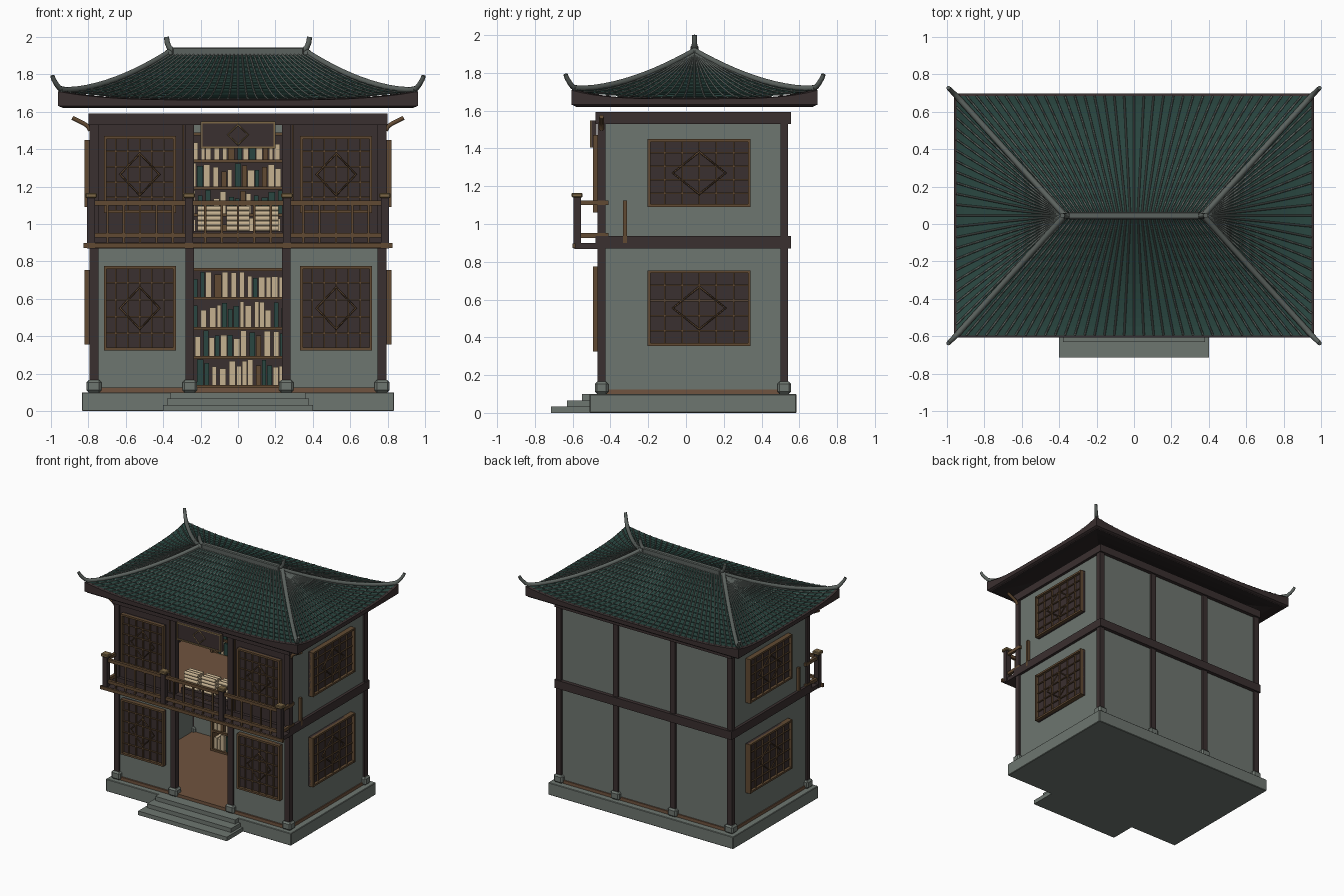
import bpy, bmesh, math, random
from mathutils import Vector, Matrix

if "Cube" in bpy.data.objects:
    bpy.data.objects.remove(bpy.data.objects["Cube"])
random.seed(4)

def mat(name, r, g, b):
    m = bpy.data.materials.new(name)
    m.diffuse_color = (r, g, b, 1)
    m.use_nodes = True
    m.node_tree.nodes["Principled BSDF"].inputs["Base Color"].default_value = m.diffuse_color
    return m

STONE = mat("grey stone", .155, .18, .16)
DARK = mat("dark wood", .042, .029, .029)
BROWN = mat("brown wood", .12, .068, .032)
GOLD = mat("pale gold wood", .2, .135, .06)
FLOOR = mat("floor wood", .16, .088, .05)
TILE = mat("green tile", .023, .062, .052)
RIDGE = mat("ridge grey", .105, .122, .112)
CREAM = mat("cream paper", .56, .44, .28)
BLACK = mat("eave black", .024, .018, .018)

def finish(name, bm, m):
    me = bpy.data.meshes.new(name)
    bm.to_mesh(me)
    bm.free()
    me.materials.append(m)
    ob = bpy.data.objects.new(name, me)
    bpy.context.collection.objects.link(ob)
    return ob

def boxes(name, m, items, bevel=0):
    """items: (x0, x1, y0, y1, z0, z1)"""
    bm = bmesh.new()
    for x0, x1, y0, y1, z0, z1 in items:
        mtx = Matrix.Translation(((x0+x1)/2, (y0+y1)/2, (z0+z1)/2)) @ \
            Matrix.Diagonal((abs(x1-x0), abs(y1-y0), abs(z1-z0), 1))
        bmesh.ops.create_cube(bm, size=1, matrix=mtx)
    ob = finish(name, bm, m)
    if bevel:
        mod = ob.modifiers.new("bevel", 'BEVEL')
        mod.width, mod.segments = bevel, 1
    return ob

def tubes(name, m, paths, r, res=1, taper=1, cyclic=False):
    cu = bpy.data.curves.new(name, 'CURVE')
    cu.dimensions, cu.bevel_depth, cu.bevel_resolution = '3D', r, res
    cu.use_fill_caps = True
    for pts in paths:
        s = cu.splines.new('POLY')
        s.points.add(len(pts) - 1)
        s.use_cyclic_u = cyclic
        for i, (q, p) in enumerate(zip(s.points, pts)):
            q.co = (*p, 1)
            q.radius = 1 + (taper - 1) * i / (len(pts) - 1)
    tmp = bpy.data.objects.new(name, cu)
    bpy.context.collection.objects.link(tmp)
    me = bpy.data.meshes.new_from_object(tmp.evaluated_get(bpy.context.evaluated_depsgraph_get()))
    bpy.data.objects.remove(tmp)
    me.materials.clear()
    me.materials.append(m)
    ob = bpy.data.objects.new(name, me)
    bpy.context.collection.objects.link(ob)
    return ob

# --- stone base, steps, sill floor
boxes("base", STONE, [(-.835, .835, -.51, .585, 0, .1)], .004)
boxes("steps", STONE, [(-.4, .4, -.715, -.5, 0, .033), (-.38, .38, -.63, -.5, 0, .066),
                       (-.36, .36, -.55, -.5, 0, .1)])
boxes("ground_floor", FLOOR, [(-.785, .785, -.465, .535, .1, .125)])
boxes("upper_floor", FLOOR, [(-.76, .76, -.43, .51, .885, .925)])

# --- columns and their stone feet, four along front and back
COLS = (-.77, -.258, .258, .77)
cols, feet = [], []
for x in COLS:
    for y in (-.447, .52):
        cols.append((x-.023, x+.023, y-.021, y+.021, .13, 1.56))
        feet.append((x-.04, x+.04, y-.036, y+.036, .1, .165))
boxes("columns", DARK, cols)
boxes("column_feet", STONE, feet, .012)

# --- walls
boxes("side_walls", STONE, [(s*.755, s*.778, -.44, .515, .12, 1.56) for s in (-1, 1)])
boxes("back_wall", STONE, [(-.77, .77, .5, .525, .12, 1.56)])
boxes("front_lower_walls", STONE, [(s*.27, s*.76, -.452, -.432, .125, .88) for s in (-1, 1)])
boxes("front_upper_panels", DARK, [(s*.27, s*.76, -.455, -.432, .9, 1.55) for s in (-1, 1)])
boxes("panel_edges", BROWN, [(s*.288, s*.298, -.466, -.45, .93, 1.53) for s in (-1, 1)])

# --- ring beams at mid height and top
beams = []
for z0, z1 in ((.87, .937), (1.53, 1.592)):
    for s in (-1, 1):
        beams.append((s*.745, s*.8, -.475, .555, z0, z1))
    beams.append((-.8, .8, -.48, -.43, z0, z1))
    beams.append((-.8, .8, .5, .555, z0, z1))
boxes("beams", DARK, beams)

# --- lattice windows
def window(name, c, cz, w, h, place, dia):
    def bx(a0, a1, d0, d1, z0, z1):
        p, q = place(a0, d0, z0), place(a1, d1, z1)
        return (p[0], q[0], p[1], q[1], p[2], q[2])
    a0, a1, z0, z1 = c-w/2, c+w/2, cz-h/2, cz+h/2
    boxes(name + "_pane", DARK, [bx(a0, a1, -.005, .018, z0, z1)])
    t = .015
    fr = [bx(a0, a0+t, 0, .042, z0, z1), bx(a1-t, a1, 0, .042, z0, z1),
          bx(a0, a1, 0, .04, z0, z0+t), bx(a0, a1, 0, .04, z1-t, z1)]
    for i in range(1, 6):
        a = a0 + w*i/6
        fr.append(bx(a-.004, a+.004, .01, .03, z0, z1))
    for i in range(1, 5):
        z = z0 + h*i/5
        fr.append(bx(a0, a1, .01, .028, z-.004, z+.004))
    boxes(name + "_lattice", BROWN, fr)
    pts = [place(c + dia*u, .03, cz + .112*v) for u, v in ((1, 0), (0, 1), (-1, 0), (0, -1))]
    tubes(name + "_diamond", BROWN, [pts], .006, 0, cyclic=True)

for s, side in ((-1, "left"), (1, "right")):
    front = lambda a, d, z: (a, -.45 - d, z)
    flank = lambda a, d, z, s=s: (s*(.778 + d), a, z)
    window(f"front_lower_{side}_window", s*.525, .55, .385, .45, front, .105)
    window(f"front_upper_{side}_window", s*.525, 1.265, .385, .41, front, .105)
    window(f"{side}_lower_window", .07, .555, .545, .4, flank, .14)
    window(f"{side}_upper_window", .07, 1.27, .545, .36, flank, .14)

# --- balcony: deck, posts, caps, rails, balusters
boxes("balcony_deck", DARK, [(-.8, .8, -.59, -.43, .868, .9)])
boxes("balcony_edge", BROWN, [(-.825, .825, -.602, -.585, .872, .898)])
px = (-.785, -.262, .262, .785)
boxes("balcony_posts", DARK, [(x-.021, x+.021, -.596, -.556, .87, 1.142) for x in px])
boxes("balcony_caps", GOLD, [(x-.031, x+.031, -.605, -.547, 1.14, 1.165) for x in px], .005)
rails, bal = [], []
for z0, z1 in ((1.1, 1.125), (.927, .952)):
    rails.append((-.785, .785, -.587, -.565, z0, z1))
    for s in (-1, 1):
        rails.append((s*.775, s*.797, -.576, -.41, z0, z1))
for a, b in zip(px, px[1:]):
    for i in range(1, 6):
        x = a + (b-a)*i/6
        bal.append((x-.006, x+.006, -.582, -.57, .89, 1.11))
for s in (-1, 1):
    bal.append((s*.775, s*.8, -.333, -.313, .9, 1.125))
boxes("balcony_rails", BROWN, rails)
boxes("balusters", BROWN, bal)

# --- bookcases on the back wall, filled with books
wood, lots = [], {"cream_books": [], "green_books": [], "brown_books": []}
for zs, top in (((.14, .295, .45, .61), .765), ((.925, 1.055, 1.2, 1.345), 1.49)):
    for z in zs + (top,):
        wood.append((-.45, .45, .3, .485, z-.016, z))
    wood += [(s*.44, s*.46, .3, .485, zs[0]-.016, top) for s in (-1, 1)]
    for z, zn in zip(zs, zs[1:] + (top,)):
        x = -.435
        while x < .41:
            w, h = random.uniform(.022, .036), (zn-z-.016)*random.uniform(.62, .98)
            k = random.choices(list(lots), (6, 3, 1))[0]
            lots[k].append((x, x+w, .315, .43, z, z+h))
            x += w + random.choice((.003, .005, .016))
boxes("bookcase_shelves", BROWN, wood)
boxes("bookcase_backs", DARK, [(-.45, .45, .47, .49, .125, .765), (-.45, .45, .47, .49, .92, 1.49)])
for (n, l), m in zip(lots.items(), (CREAM, TILE, BROWN)):
    boxes(n, m, l)

# --- scroll stack just inside the upper opening
boxes("scroll_table", DARK, [(-.235, .235, -.4, -.28, .925, .962)])
tubes("scrolls", CREAM, [[(c-.062, y, .975+.027*r), (c+.062, y, .975+.027*r)]
      for c in (-.155, 0, .155) for r in range(5) for y in (-.375, -.345, -.315)], .0133, 2)

# --- name board with plain diamond
boxes("board", DARK, [(-.2, .2, -.5, -.475, 1.405, 1.548)])
boxes("board_trim", GOLD, [(-.2, .2, -.508, -.49, 1.405, 1.415), (-.2, .2, -.508, -.49, 1.538, 1.548),
                           (-.2, -.19, -.508, -.49, 1.405, 1.548), (.19, .2, -.508, -.49, 1.405, 1.548)])
tubes("board_diamond", GOLD, [[(.055, -.501, 1.477), (0, -.501, 1.53), (-.055, -.501, 1.477),
                               (0, -.501, 1.424)]], .005, 0, cyclic=True)

# --- curved corner brackets under the eaves
tubes("corner_brackets", BROWN, [[(s*(.79 + .095*t), -.447, 1.5 + .068*t**.5 - .018*(1-t)*t)
      for t in (0, .15, .35, .6, .8, 1)] for s in (-1, 1)], .013, 1)

# --- curved hip roof
CY = .045
def roof(k, u, t, dz=0, under=False):
    s = 1 if k % 2 else -1
    lift = .045 * abs(u)**4 * t*t
    z = 1.665 + .245*(1-t)**1.5 + lift + dz
    if under:
        z = 1.622 + .22*(1-t)**1.5
    if k < 2:
        return Vector((u*(.37 + .58*t), CY + s*.64*t, z))
    return Vector((s*(.37 + .58*t), CY + u*.64*t, z))

def roof_shell(name, m, rows, under):
    bm = bmesh.new()
    n = 24
    for k in range(4):
        g = [[bm.verts.new(roof(k, -1 + 2*i/n, t, dz, under)) for i in range(n+1)] for t, dz in rows]
        for a, b in zip(g, g[1:]):
            for i in range(n):
                bm.faces.new((a[i], a[i+1], b[i+1], b[i]))
    bmesh.ops.remove_doubles(bm, verts=bm.verts, dist=.0005)
    bmesh.ops.recalc_face_normals(bm, faces=bm.faces)
    if (sum(f.normal.z * f.calc_area() for f in bm.faces) > 0) == under:
        bmesh.ops.reverse_faces(bm, faces=bm.faces)
    return finish(name, bm, m)

courses = []
for j in range(14):                       # stepped tile courses
    courses += [(j/14, 0), ((j+1)/14, .006)]
roof_shell("roof_tiles", TILE, courses, False)
roof_shell("roof_underside", BLACK, [(i/8, 0) for i in range(9)], True)

# eave board
bm = bmesh.new()
for k in range(4):
    prof = []
    for i in range(25):
        p = roof(k, -1 + i/12, 1)
        o = Vector((p.x*1.012, CY + (p.y-CY)*1.018, p.z))
        inn = Vector((p.x*.985, CY + (p.y-CY)*.978, 0))
        prof.append([bm.verts.new(v) for v in (
            (inn.x, inn.y, p.z), (o.x, o.y, p.z - .002), (o.x, o.y, 1.632), (inn.x, inn.y, 1.62))])
    for a, b in zip(prof, prof[1:]):
        for i in range(4):
            bm.faces.new((a[i], b[i], b[(i+1) % 4], a[(i+1) % 4]))
bmesh.ops.remove_doubles(bm, verts=bm.verts, dist=.0005)
bmesh.ops.recalc_face_normals(bm, faces=bm.faces)
finish("eave_board", bm, DARK)

# tile ribs fanning from the ridge
ribs = []
for k in range(4):
    n = 36 if k < 2 else 22
    for i in range(1, n):
        ribs.append([roof(k, -1 + 2*i/n, j/10, .005) for j in range(11)])
tubes("tile_ribs", RIDGE, ribs, .0055, 0)

# hip ridges with upturned horns, main ridge and its end horns
hips, horns = [], []
for sx in (-1, 1):
    for sy in (0, 1):
        path = [roof(sy, sx, j/12, .008) for j in range(13)]
        d = Vector((sx, 1 if sy else -1, 0))
        hips.append(path)
        e = path[-1]
        horns.append([e - d*.025, e + d*.005 + Vector((0, 0, .008)), e + d*.02 + Vector((0, 0, .028)),
                      e + d*.036 + Vector((0, 0, .055)), e + d*.043 + Vector((0, 0, .075))])
tubes("hip_ridges", RIDGE, hips, .016, 2)
tubes("eave_horns", RIDGE, horns, .015, 2, .75)
boxes("main_ridge", RIDGE, [(-.35, .35, CY-.02, CY+.02, 1.895, 1.945)], .006)
tubes("ridge_horns", RIDGE, [[(s*x, CY, z) for x, z in
      ((.31, 1.92), (.345, 1.925), (.367, 1.942), (.378, 1.968), (.383, 2.0))] for s in (-1, 1)], .016, 2, .85)
bm = bmesh.new()
for s in (-1, 1):
    bmesh.ops.create_uvsphere(bm, u_segments=12, v_segments=8, radius=.024,
                              matrix=Matrix.Translation((s*.37, CY, 1.91)))
finish("ridge_knobs", bm, RIDGE)
